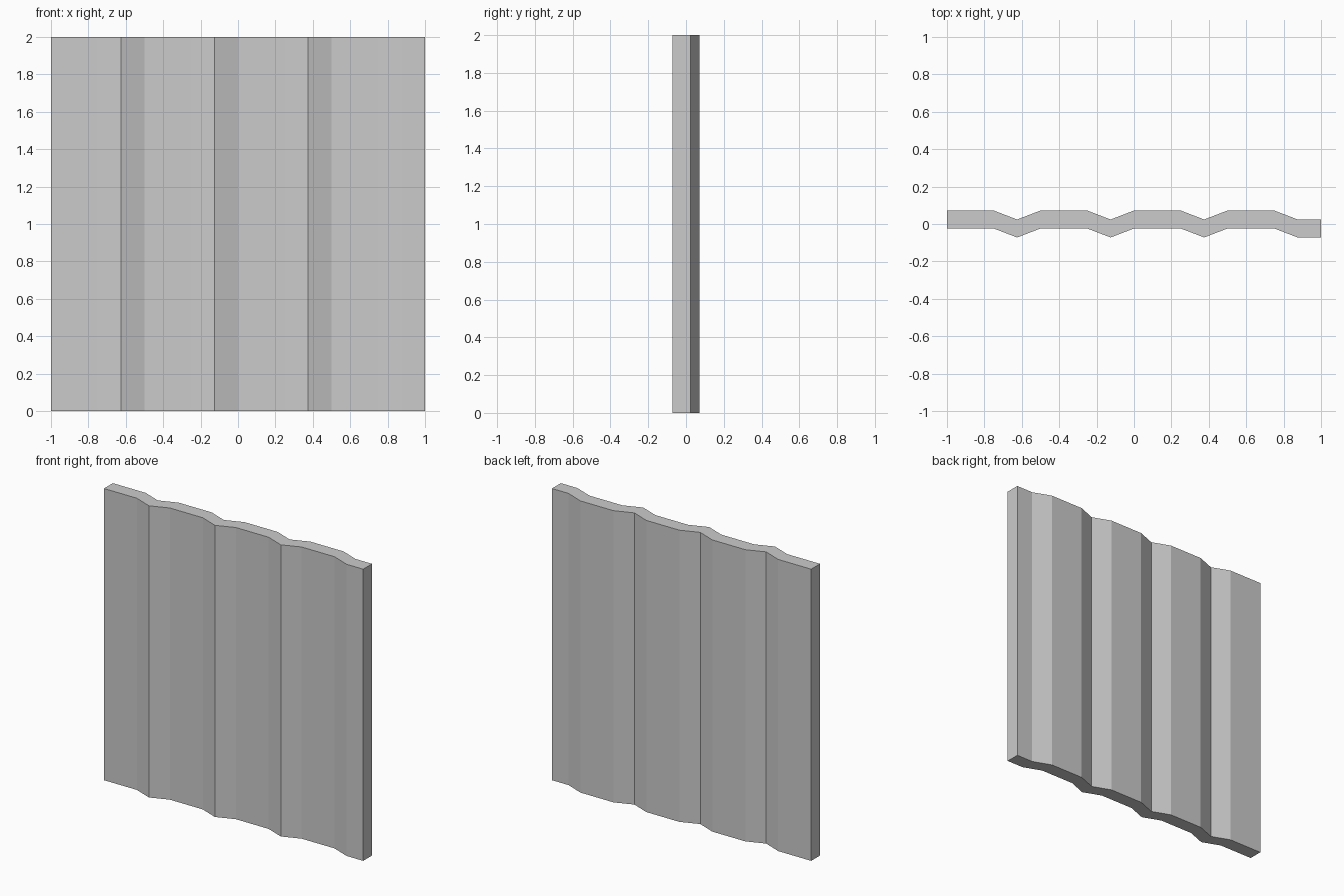
import bpy, bmesh

if "Cube" in bpy.data.objects:
    bpy.data.objects.remove(bpy.data.objects["Cube"])

HEIGHT, THICK, DEPTH = 2.0, 0.096, 0.048
PITCH = 0.5
HIGH = (THICK + DEPTH) / 2

# Back outline of the sheet: flat crest, then a V-shaped groove, four times
back = []
for i in range(4):
    x = -1 + i * PITCH
    back += [(x, HIGH), (x + 0.25, HIGH), (x + 0.375, HIGH - DEPTH)]
back.append((1.0, HIGH - DEPTH))

# Front outline is the same line moved forward by the thickness
outline = [(x, y - THICK) for x, y in back] + back[::-1]

# Corrugated panel: extrude the outline upwards
bm = bmesh.new()
base = bm.faces.new([bm.verts.new((x, y, 0)) for x, y in outline])
result = bmesh.ops.extrude_face_region(bm, geom=[base], use_keep_orig=True)
top = [v for v in result["geom"] if isinstance(v, bmesh.types.BMVert)]
bmesh.ops.translate(bm, verts=top, vec=(0, 0, HEIGHT))
bmesh.ops.recalc_face_normals(bm, faces=bm.faces)

mesh = bpy.data.meshes.new("corrugated_panel")
bm.to_mesh(mesh)
bm.free()
panel = bpy.data.objects.new("corrugated_panel", mesh)
bpy.context.collection.objects.link(panel)
